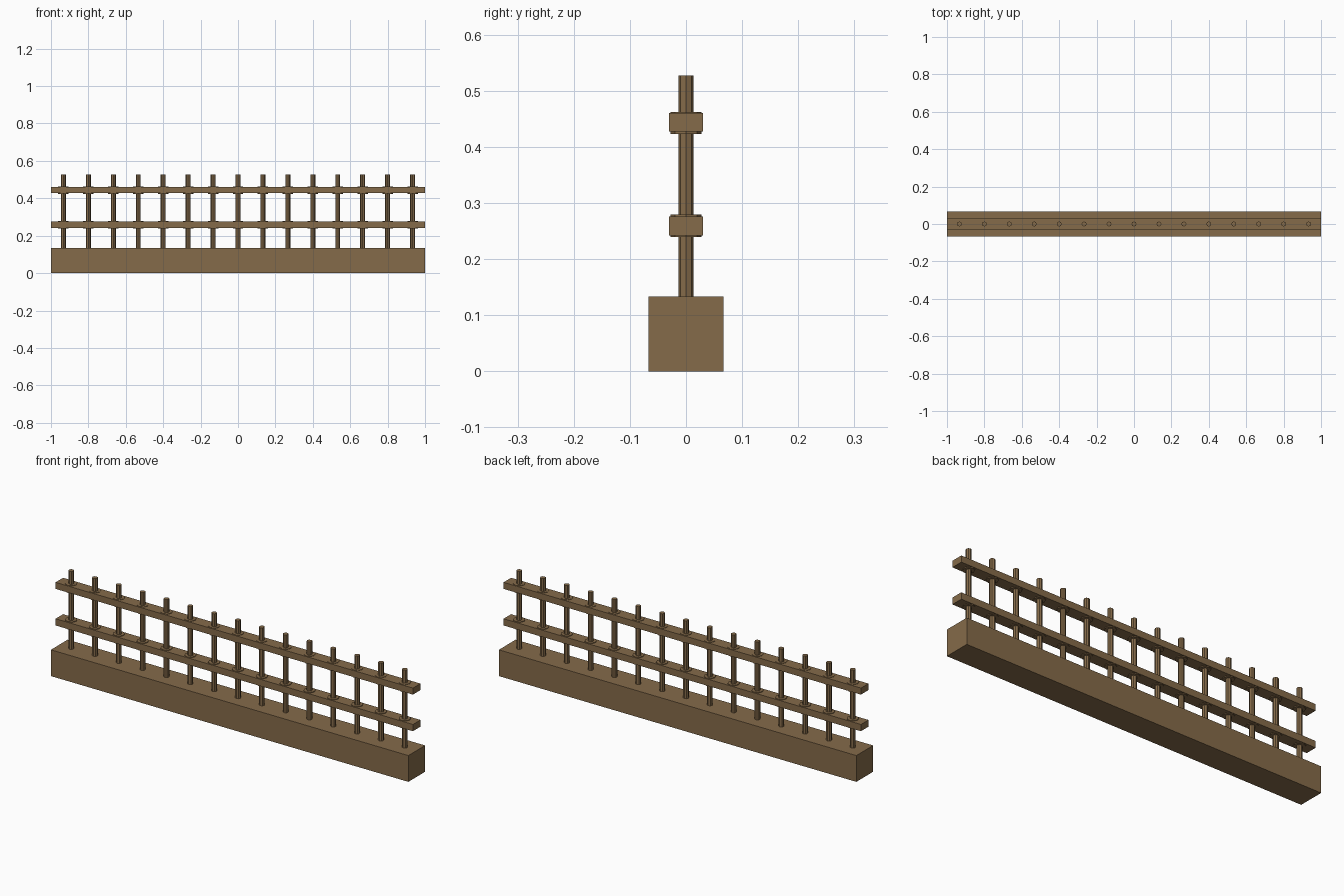
import bpy, math

if "Cube" in bpy.data.objects:
    bpy.data.objects.remove(bpy.data.objects["Cube"])

wood = bpy.data.materials.new("brown_wood")
wood.diffuse_color = (0.235, 0.147, 0.068, 1)
wood.use_nodes = True
wood.node_tree.nodes["Principled BSDF"].inputs["Base Color"].default_value = wood.diffuse_color

def finish(name):
    o = bpy.context.object
    o.name = name
    o.data.materials.append(wood)
    return o

def box(name, x0, x1, half_y, z0, z1):
    bpy.ops.mesh.primitive_cube_add(size=1, location=((x0 + x1) / 2, 0, (z0 + z1) / 2))
    bpy.context.object.scale = (x1 - x0, 2 * half_y, z1 - z0)
    return finish(name)

def rod(name, x, r, z0, z1, sides=8):
    bpy.ops.mesh.primitive_cylinder_add(vertices=sides, radius=r, depth=z1 - z0,
                                        location=(x, 0, (z0 + z1) / 2))
    return finish(name)

# Solid base beam
box("base_beam", -1, 1, 0.067, 0, 0.133)

# Two rails, each jointed from butted lengths
joints = [-1, -0.6, -0.467, 0.467, 0.6, 1]
for label, z0, z1 in (("lower", 0.242, 0.276), ("upper", 0.427, 0.460)):
    for i, (a, b) in enumerate(zip(joints, joints[1:])):
        box(f"{label}_rail_{i}", a, b, 0.03, z0, z1)

# Posts with thin collars above and below each rail
for i in range(15):
    x = (i - 7) * 2 / 15
    rod(f"post_{i}", x, 0.0133, 0.13, 0.527)
    for label, z0, z1, r in (("lower", 0.239, 0.279, 0.028), ("upper", 0.423, 0.462, 0.028)):
        rod(f"{label}_collar_{i}", x, r, z0, z1)
